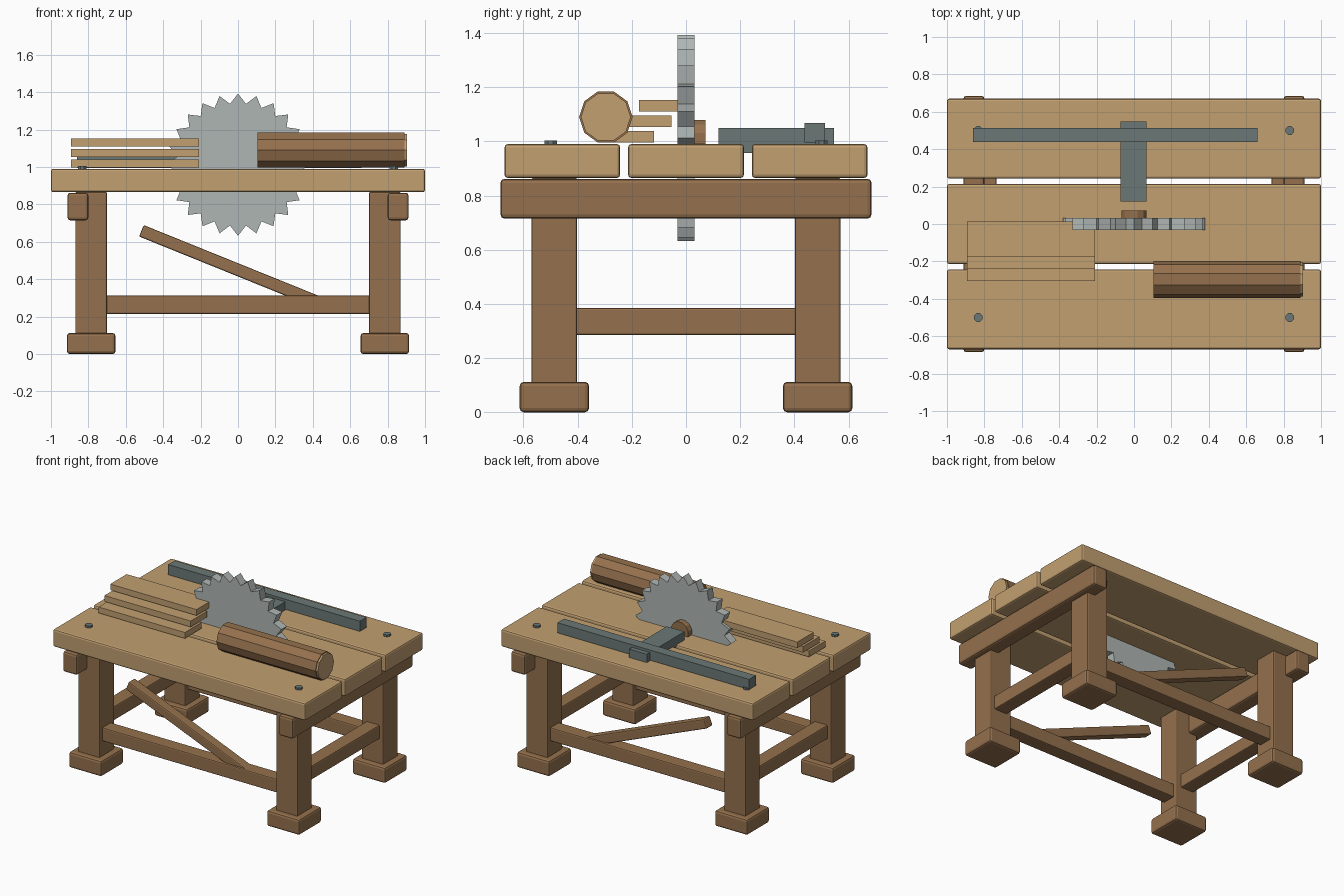
import bpy, bmesh, math
from mathutils import Matrix

if "Cube" in bpy.data.objects:
    bpy.data.objects.remove(bpy.data.objects["Cube"])


def material(name, rgb):
    m = bpy.data.materials.new(name)
    m.diffuse_color = (*rgb, 1)
    m.use_nodes = True
    m.node_tree.nodes["Principled BSDF"].inputs["Base Color"].default_value = m.diffuse_color
    return m


TAN = material("light wood", (0.54, 0.35, 0.165))
BROWN = material("dark wood", (0.30, 0.165, 0.075))
STEEL = material("blade steel", (0.43, 0.47, 0.455))
IRON = material("dark iron", (0.145, 0.19, 0.18))


def finish(name, bm, mat):
    bmesh.ops.recalc_face_normals(bm, faces=bm.faces)
    me = bpy.data.meshes.new(name)
    bm.to_mesh(me)
    bm.free()
    me.materials.append(mat)
    ob = bpy.data.objects.new(name, me)
    bpy.context.collection.objects.link(ob)
    return ob


def box(name, x, y, z, mat, bevel=0.0):
    """Box from (min, max) ranges, with optional rounded edges."""
    bm = bmesh.new()
    bmesh.ops.create_cube(bm, size=1)
    for v in bm.verts:
        v.co = [(a + b) / 2 + c * (b - a) for c, (a, b) in zip(v.co, (x, y, z))]
    ob = finish(name, bm, mat)
    if bevel:
        mod = ob.modifiers.new("rounded edges", 'BEVEL')
        mod.width, mod.segments = bevel, 2
    return ob


def prism(name, radii, axis, lo, hi, centre, mat, turn=0.0):
    """Extrude a polygon given by its corner radii along axis x, y or z."""
    bm = bmesh.new()
    n = len(radii)
    ring = []
    for i, r in enumerate(radii):
        a = turn + math.tau * i / n
        u, w = centre[0] + r * math.cos(a), centre[1] + r * math.sin(a)
        co = {'x': (lo, u, w), 'y': (u, lo, w), 'z': (u, w, lo)}[axis]
        ring.append(bm.verts.new(co))
    face = bm.faces.new(ring)
    out = bmesh.ops.extrude_face_region(bm, geom=[face])
    for v in out["geom"]:
        if isinstance(v, bmesh.types.BMVert):
            v.co['xyz'.index(axis)] = hi
    return finish(name, bm, mat)


def span(s, a, b):
    """Range a..b mirrored to side s."""
    return tuple(sorted((s * a, s * b)))


# table top: three planks
for i, y in enumerate([(-0.67, -0.243), (-0.214, 0.214), (0.243, 0.67)]):
    box(f"top_plank_{i}", (-1, 1), y, (0.865, 0.99), TAN, 0.012)

# trestle frame
for sx in (-1, 1):
    box("cross_beam", span(sx, 0.80, 0.912), (-0.685, 0.685), (0.715, 0.862), BROWN, 0.015)
    box("side_stretcher", span(sx, 0.735, 0.84), (-0.42, 0.42), (0.285, 0.385), BROWN, 0.008)
    for sy in (-1, 1):
        box("leg", span(sx, 0.70, 0.87), span(sy, 0.402, 0.57), (0.08, 0.866), BROWN, 0.008)
        box("foot", span(sx, 0.655, 0.915), span(sy, 0.358, 0.614), (0, 0.112), BROWN, 0.015)
        prism("bolt", [0.025] * 8, 'z', 0.97, 1.004, (sx * 0.833, sy * 0.5), IRON, math.pi / 8)

# long stretchers with a slanted brace on each
for sy in (-1, 1):
    box("long_stretcher", (-0.72, 0.72), span(sy, 0.435, 0.535), (0.215, 0.313), BROWN, 0.008)
    brace = box("slanted_brace", (-0.53, 0.53), (-0.035, 0.035), (-0.033, 0.033), BROWN, 0.008)
    brace.matrix_world = (Matrix.Translation((-0.025, sy * 0.485, 0.46))
                          @ Matrix.Rotation(math.radians(22), 4, 'Y'))

# circular saw blade and its hub
prism("saw_blade", [0.38, 0.328] * 24, 'y', -0.031, 0.031, (0, 1.012), STEEL, math.pi / 2)
prism("blade_hub", [0.07] * 12, 'y', 0.02, 0.072, (0, 1.012), BROWN, math.pi / 12)

# guide fence
box("fence_bar", (-0.86, 0.66), (0.438, 0.513), (0.995, 1.068), IRON)
box("fence_arm", (-0.072, 0.068), (0.12, 0.547), (0.957, 1.05), IRON)

# stack of sawn boards, each shifted back
for i in range(3):
    y, z = -0.305 + 0.066 * i, 0.996 + 0.057 * i
    box(f"sawn_board_{i}", (-0.892, -0.208), (y, y + 0.186), (z, z + 0.043), TAN)

# log with a pale cut end
prism("log", [0.0985] * 10, 'x', 0.105, 0.89, (-0.296, 1.09), BROWN)
prism("log_cut_end", [0.092] * 10, 'x', 0.88, 0.904, (-0.296, 1.09), TAN)
